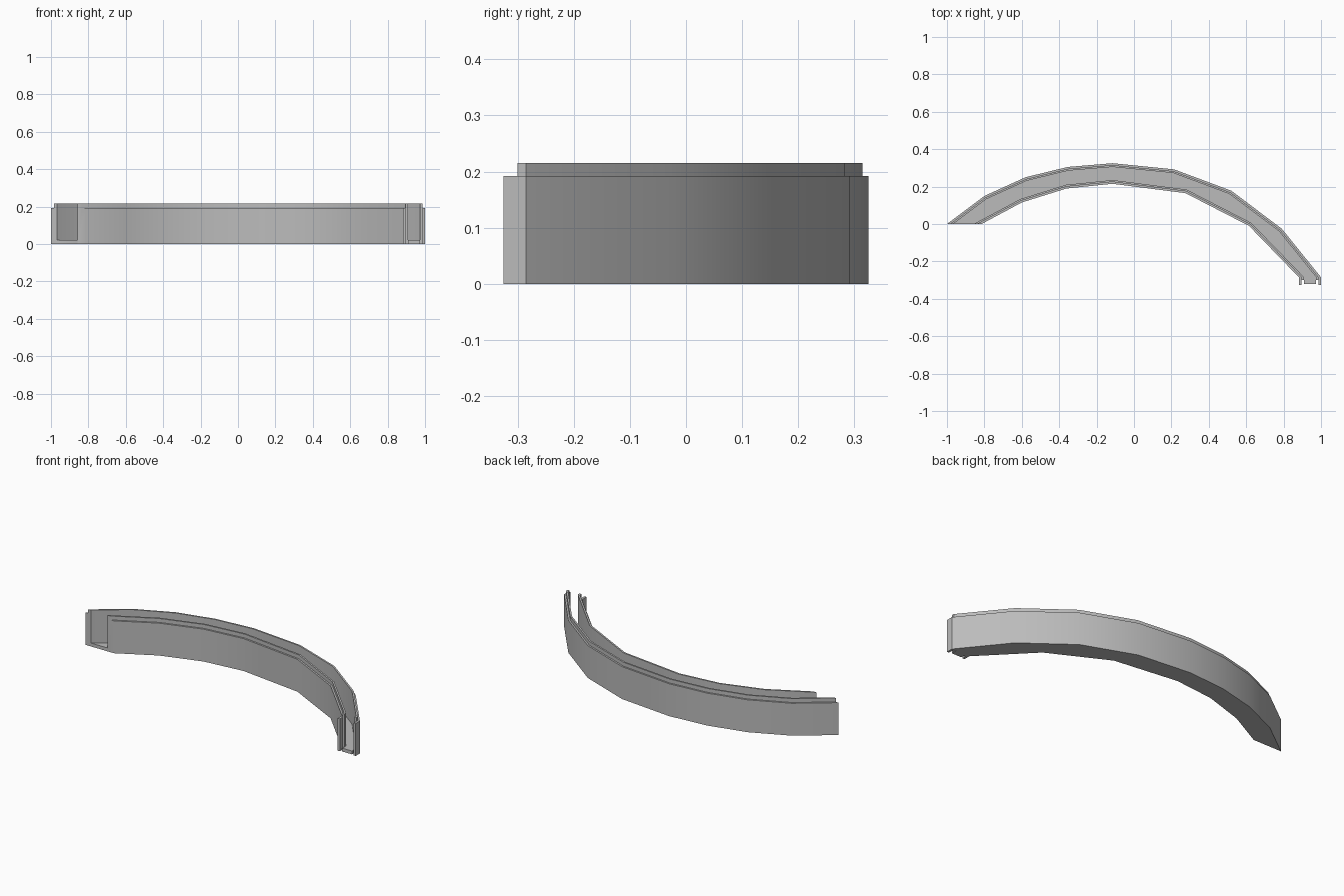
import bpy, bmesh, math
from mathutils import Vector

cube = bpy.data.objects.get("Cube")
if cube:
    bpy.data.objects.remove(cube, do_unlink=True)

grey = bpy.data.materials.new("plain grey")
grey.use_nodes = True
colour = (0.5, 0.5, 0.5, 1)
grey.diffuse_color = colour
grey.node_tree.nodes["Principled BSDF"].inputs["Base Color"].default_value = colour

WALL, STEP_Z, TOP_Z, FLOOR_Z = 0.02, 0.192, 0.215, 0.02
END_Y = -0.285


def finish(name, bm):
    bmesh.ops.recalc_face_normals(bm, faces=bm.faces)
    mesh = bpy.data.meshes.new(name)
    bm.to_mesh(mesh)
    bm.free()
    mesh.materials.append(grey)
    mesh.shade_smooth()
    mesh.set_sharp_from_angle(angle=math.radians(30))
    obj = bpy.data.objects.new(name, mesh)
    bpy.context.collection.objects.link(obj)
    return obj


def offset(path, d):
    """Shift a path to its right by d, mitred, keeping its ends at the same y."""
    pts = [Vector(p) for p in path]
    dirs = [(b - a).normalized() for a, b in zip(pts, pts[1:])]
    norms = [Vector((v.y, -v.x)) for v in dirs]
    out = []
    for i, p in enumerate(pts):
        if 0 < i < len(pts) - 1:
            m = (norms[i - 1] + norms[i]).normalized()
            out.append(p + m * (d / m.dot(norms[i])))
        else:
            k = min(i, len(dirs) - 1)
            n, v = norms[k] * d, dirs[k]
            out.append(p + n - v * (n.y / v.y))
    return out


def wall(name, path, side):
    """Sweep a stepped wall section along the path."""
    t = WALL * side
    section = [(0, 0), (t, 0), (t, TOP_Z), (t / 2, TOP_Z), (t / 2, STEP_Z), (0, STEP_Z)]
    bm = bmesh.new()
    rails = [[bm.verts.new((p.x, p.y, z)) for p in offset(path, d)] for d, z in section]
    for a, b in zip(rails, rails[1:] + rails[:1]):
        for i in range(len(path) - 1):
            bm.faces.new((a[i], a[i + 1], b[i + 1], b[i]))
    for i in (0, -1):
        bm.faces.new([r[i] for r in rails])
    finish(name, bm)


def prism(name, outline, z0, z1):
    bm = bmesh.new()
    face = bm.faces.new([bm.verts.new((x, y, z0)) for x, y in outline])
    ext = bmesh.ops.extrude_face_region(bm, geom=[face], use_keep_orig=True)
    verts = [g for g in ext["geom"] if isinstance(g, bmesh.types.BMVert)]
    bmesh.ops.translate(bm, verts=verts, vec=(0, 0, z1 - z0))
    bmesh.ops.triangulate(bm, faces=[f for f in bm.faces if len(f.verts) > 4])
    finish(name, bm)


def box(name, x0, x1, y0, y1, z1):
    prism(name, [(x0, y0), (x1, y0), (x1, y1), (x0, y1)], 0, z1)


# Curved channel walls
outer = [(-1, 0), (-0.80, 0.15), (-0.58, 0.25), (-0.355, 0.305), (-0.115, 0.325),
         (0.215, 0.292), (0.52, 0.178), (0.79, -0.025), (1.0, END_Y)]
inner = [(-0.815, 0), (-0.60, 0.115), (-0.36, 0.19), (-0.115, 0.215),
         (0.275, 0.165), (0.615, -0.01), (0.882, END_Y)]
wall("outer_wall", outer, 1)
wall("inner_wall", inner, -1)

# Floor between the walls
floor = offset(outer, WALL) + offset(inner, -WALL)[::-1]
prism("channel_floor", [tuple(p) for p in floor], 0, FLOOR_Z)

# Connector tongues at the front end
for name, path, side in (("outer", outer, 1), ("inner", inner, -1)):
    a, b, c = [offset(path, side * WALL * k)[-1].x for k in (0, 0.5, 1)]
    box(name + "_long_tongue", min(a, b), max(a, b), -0.325, END_Y, STEP_Z)
    box(name + "_short_tongue", min(b, c), max(b, c), -0.30, END_Y, TOP_Z)
box("floor_tab", 0.908, 0.972, -0.32, END_Y, FLOOR_Z)
